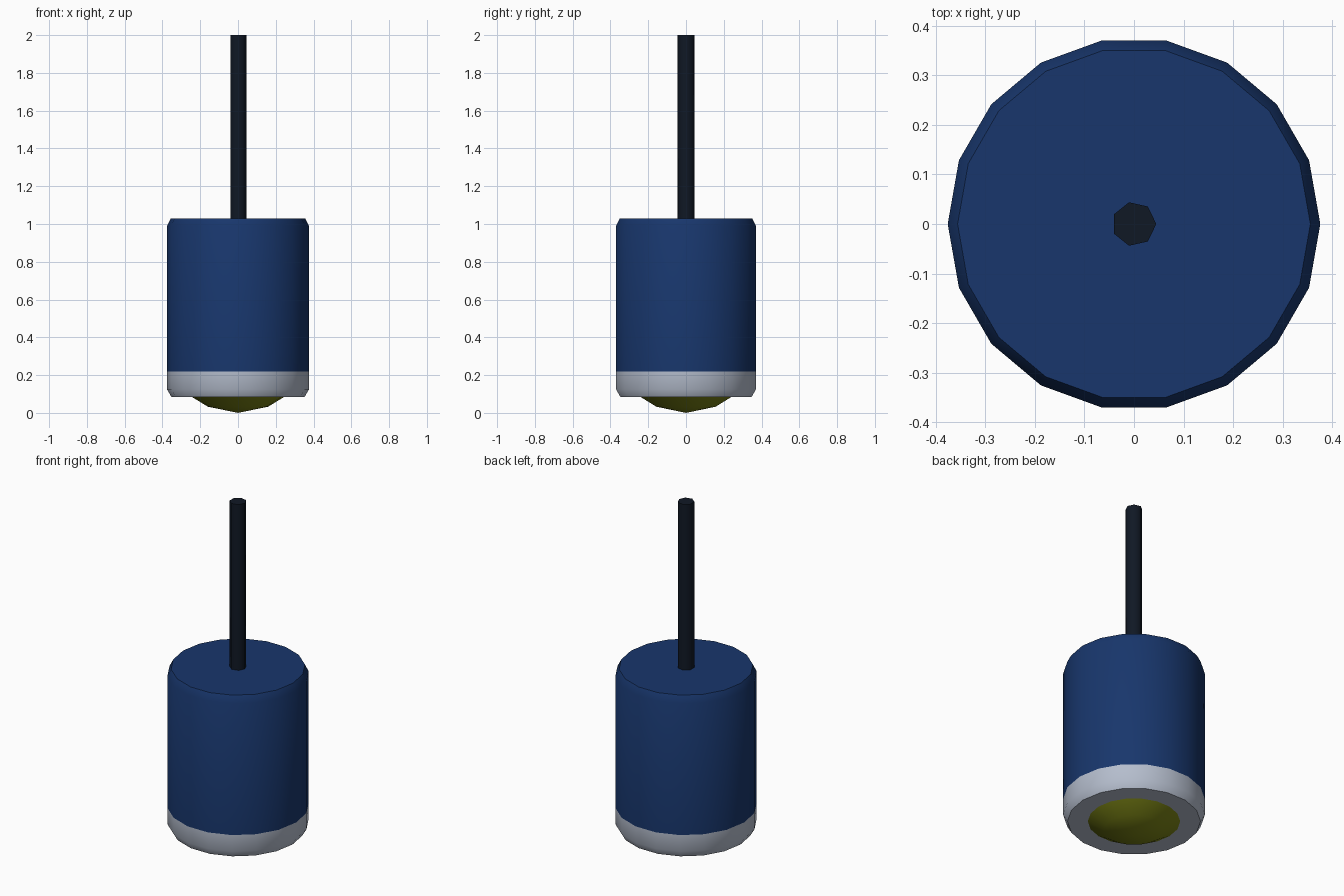
import bpy, bmesh, math

if "Cube" in bpy.data.objects:
    bpy.data.objects.remove(bpy.data.objects["Cube"])


def material(name, rgb):
    m = bpy.data.materials.new(name)
    m.diffuse_color = (*rgb, 1)
    m.use_nodes = True
    m.node_tree.nodes["Principled BSDF"].inputs["Base Color"].default_value = m.diffuse_color
    return m


def lathe(name, profile, sides, mat):
    """Revolve (radius, z) points around z; radius 0 makes a single pole."""
    bm = bmesh.new()
    rings = []
    for r, z in profile:
        count = sides if r > 0 else 1
        rings.append([bm.verts.new((r * math.cos(math.tau * i / sides),
                                    r * math.sin(math.tau * i / sides), z))
                      for i in range(count)])
    for a, b in zip(rings, rings[1:]):
        for i in range(sides):
            j = (i + 1) % sides
            if len(a) == 1:
                bm.faces.new((a[0], b[j], b[i]))
            else:
                bm.faces.new((a[i], a[j], b[j], b[i]))
    # flat cap on an open top
    bm.faces.new(rings[-1])
    bmesh.ops.recalc_face_normals(bm, faces=bm.faces)
    mesh = bpy.data.meshes.new(name)
    bm.to_mesh(mesh)
    bm.free()
    obj = bpy.data.objects.new(name, mesh)
    bpy.context.collection.objects.link(obj)
    mesh.materials.append(mat)
    bpy.ops.object.select_all(action='DESELECT')
    obj.select_set(True)
    bpy.context.view_layer.objects.active = obj
    bpy.ops.object.shade_smooth_by_angle(angle=math.radians(30 if sides > 8 else 55))
    return obj


blue = material("blue_paint", (0.009, 0.037, 0.15))
silver = material("silver", (0.46, 0.51, 0.61))
olive = material("yellow_glass", (0.2, 0.23, 0.008))
black = material("dark_rubber", (0.005, 0.009, 0.018))

# Lamp housing with chamfered top, and its metal rim
lathe("housing", [(0.376, 0.22), (0.376, 0.99), (0.356, 1.03)], 18, blue)
rim = lathe("rim", [(0.245, 0.085), (0.353, 0.085), (0.376, 0.125), (0.376, 0.22)], 18, silver)

# The rim and housing meet flush, so drop the hidden caps between them
bm = bmesh.new()
bm.from_mesh(rim.data)
bmesh.ops.delete(bm, geom=[f for f in bm.faces if len(f.verts) > 4], context='FACES_ONLY')
bm.to_mesh(rim.data)
bm.free()

# Shallow domed lens
lens = lathe("lens", [(0, 0.0), (0.16, 0.033), (0.245, 0.085)], 18, olive)
lens.data.polygons.foreach_set("use_smooth", [True] * len(lens.data.polygons))

# Hanging cable
lathe("cable", [(0.045, 1.03), (0.045, 2.0)], 7, black)
